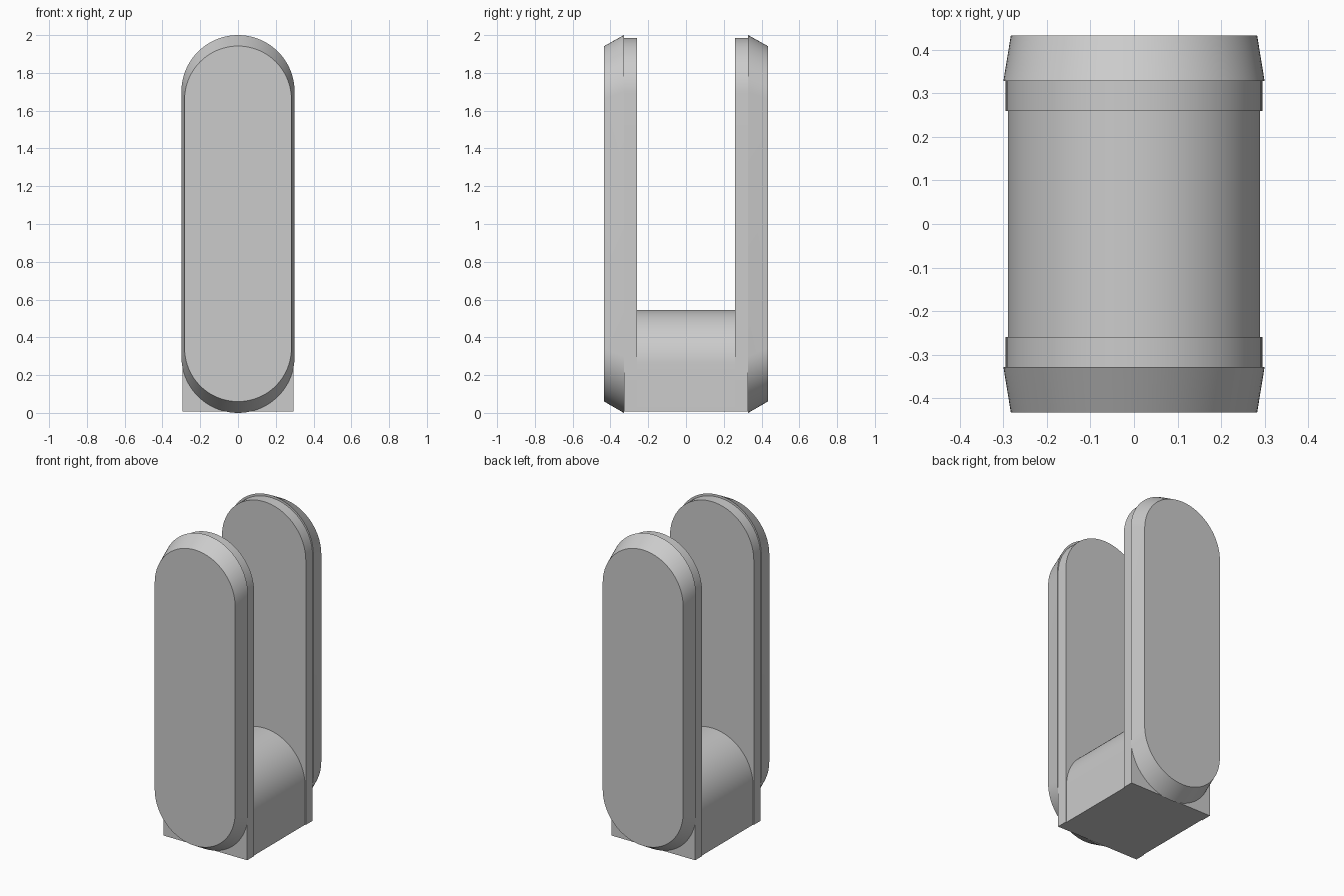
import bpy
import math

cube = bpy.data.objects.get("Cube")
if cube:
    bpy.data.objects.remove(cube, do_unlink=True)

grey = bpy.data.materials.new("plain_grey")
grey.use_nodes = True
colour = (0.6, 0.6, 0.6, 1.0)
grey.diffuse_color = colour
grey.node_tree.nodes["Principled BSDF"].inputs["Base Color"].default_value = colour

STEPS = 40  # segments per half circle


def half_circle(r, zc, start):
    return [(r * math.cos(start + math.pi * i / STEPS),
             zc + r * math.sin(start + math.pi * i / STEPS)) for i in range(STEPS + 1)]


def arch(r, bottom, top):
    """Square foot with a half-round top."""
    return [(-r, bottom), (r, bottom)] + half_circle(r, top - r, 0)


def stadium(r, bottom, top):
    """Straight sides with a half-round top and bottom."""
    return half_circle(r, top - r, 0) + half_circle(r, bottom + r, math.pi)


def loft(name, ring_a, y_a, ring_b, y_b):
    """Closed solid between two matching outlines; y_a lies in front of y_b."""
    n = len(ring_a)
    verts = [(x, y_a, z) for x, z in ring_a] + [(x, y_b, z) for x, z in ring_b]
    faces = [tuple(range(n)), tuple(reversed(range(n, 2 * n)))]
    faces += [(i, i + n, (i + 1) % n + n, (i + 1) % n) for i in range(n)]
    mesh = bpy.data.meshes.new(name)
    mesh.from_pydata(verts, [], faces)
    mesh.validate()
    mesh.materials.append(grey)
    obj = bpy.data.objects.new(name, mesh)
    bpy.context.collection.objects.link(obj)
    bpy.ops.object.select_all(action="DESELECT")
    obj.select_set(True)
    bpy.context.view_layer.objects.active = obj
    bpy.ops.object.shade_smooth_by_angle(angle=math.radians(35))
    return obj


FOOT = 0.007
INNER, SEAM, OUTER = 0.26, 0.329, 0.433

# Rounded block joining the two uprights
bridge = arch(0.29, FOOT, 0.545)
loft("bridge_block", bridge, -INNER, bridge, INNER)

# Uprights with square feet, each carrying a chamfered outer pad
upright = arch(0.295, FOOT, 1.985)
pad_base = stadium(0.3, 0.0, 2.0)
pad_face = stadium(0.283, 0.06, 1.942)

loft("front_upright", upright, -SEAM, upright, -INNER)
loft("back_upright", upright, INNER, upright, SEAM)
loft("front_pad", pad_face, -OUTER, pad_base, -SEAM)
loft("back_pad", pad_base, SEAM, pad_face, OUTER)
